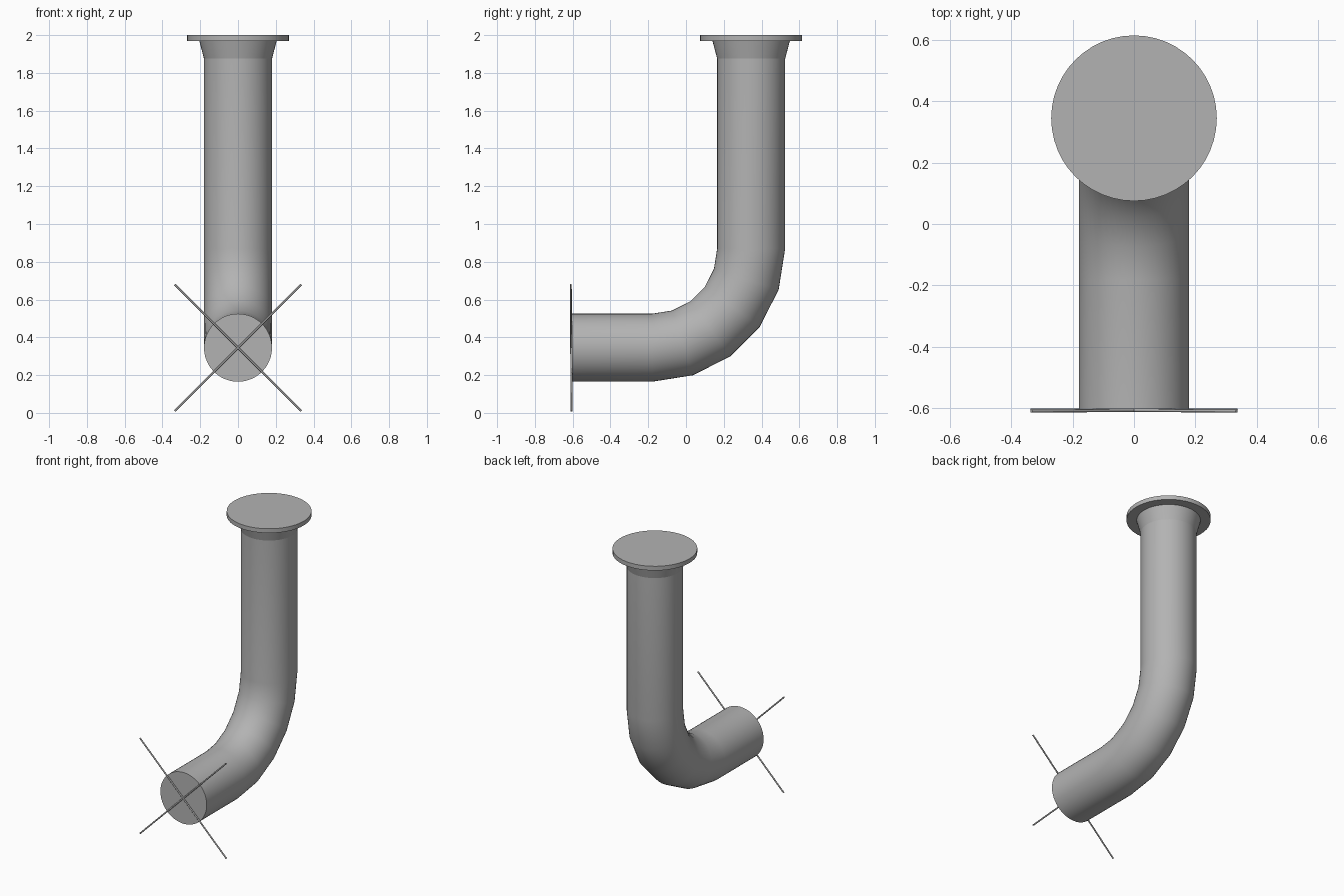
import bpy, bmesh
from math import sin, cos, pi, radians
from mathutils import Vector

cube = bpy.data.objects.get("Cube")
if cube:
    bpy.data.objects.remove(cube, do_unlink=True)

SIDES = 48
PIPE_R = 0.18
AXIS_Z = 0.345     # height of the horizontal run
AXIS_Y = 0.345     # depth of the vertical run
BEND_R = 0.525

grey = bpy.data.materials.new("metal_grey")
grey.use_nodes = True
colour = (0.45, 0.45, 0.45, 1)
grey.diffuse_color = colour
grey.node_tree.nodes["Principled BSDF"].inputs["Base Color"].default_value = colour


def sweep(name, stations, sides=SIDES):
    """Skin rings of (centre, tilt in the yz plane, radius) and cap both ends."""
    bm = bmesh.new()
    rings = []
    for centre, tilt, radius in stations:
        across = Vector((0, -sin(tilt), cos(tilt)))
        ring = []
        for i in range(sides):
            a = 2 * pi * i / sides
            ring.append(bm.verts.new(
                Vector(centre) + radius * (Vector((cos(a), 0, 0)) + across * sin(a))))
        rings.append(ring)
    for low, high in zip(rings, rings[1:]):
        for i in range(sides):
            j = (i + 1) % sides
            bm.faces.new((low[i], low[j], high[j], high[i]))
    bm.faces.new(rings[0])
    bm.faces.new(rings[-1])
    bmesh.ops.recalc_face_normals(bm, faces=bm.faces)
    mesh = bpy.data.meshes.new(name)
    bm.to_mesh(mesh)
    bm.free()
    obj = bpy.data.objects.new(name, mesh)
    bpy.context.collection.objects.link(obj)
    finish(obj, 30)
    return obj


def finish(obj, angle):
    obj.data.materials.append(grey)
    bpy.ops.object.select_all(action="DESELECT")
    obj.select_set(True)
    bpy.context.view_layer.objects.active = obj
    bpy.ops.object.shade_smooth_by_angle(angle=radians(angle))


# Elbow pipe: horizontal run, five-step bend, vertical run
bend_y, bend_z = AXIS_Y - BEND_R, AXIS_Z + BEND_R
path = [((0, -0.604, AXIS_Z), 0, PIPE_R)]
for step in range(6):
    t = step * pi / 10
    path.append(((0, bend_y + BEND_R * sin(t), bend_z - BEND_R * cos(t)), t, PIPE_R))
path.append(((0, AXIS_Y, 1.875), pi / 2, PIPE_R))
sweep("elbow_pipe", path)

# Flared collar under the flange
sweep("flared_collar", [((0, AXIS_Y, 1.875), pi / 2, PIPE_R),
                        ((0, AXIS_Y, 1.97), pi / 2, 0.205)])

# Round top flange
sweep("top_flange", [((0, AXIS_Y, 1.97), pi / 2, 0.27),
                     ((0, AXIS_Y, 2.0), pi / 2, 0.27)])

# Two thin crossed rods over the open end, leaning slightly forward
for side, name in ((1, "left_cross_rod"), (-1, "right_cross_rod")):
    bottom = Vector((-side * 0.335, -0.606, 0.01))
    top = Vector((side * 0.335, -0.61, 0.68))
    bpy.ops.mesh.primitive_cylinder_add(
        vertices=8, radius=0.005, depth=(top - bottom).length,
        location=(top + bottom) / 2,
        rotation=(top - bottom).to_track_quat("Z", "Y").to_euler())
    rod = bpy.context.object
    rod.name = name
    finish(rod, 50)
